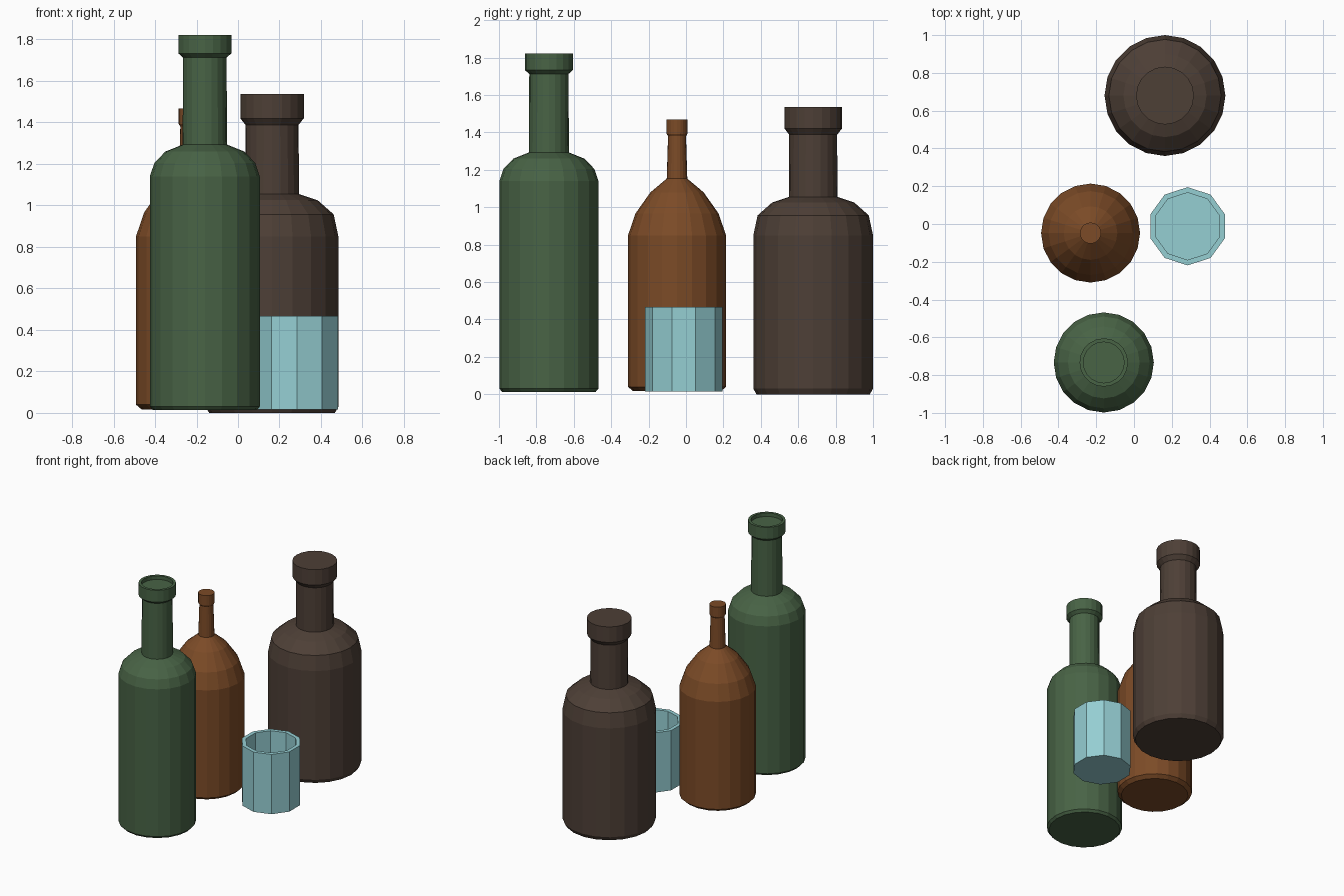
import bpy, bmesh, math


def lathe(name, centre, profile, sides, colour):
    """Spin an (r, z) profile, capping both ends, into a flat-shaded solid."""
    bm = bmesh.new()
    rings = []
    for r, z in profile:
        ring = []
        for i in range(sides):
            a = math.pi / 2 + 2 * math.pi * i / sides
            ring.append(bm.verts.new((r * math.cos(a), r * math.sin(a), z)))
        rings.append(ring)
    for lo, hi in zip(rings, rings[1:]):
        for i in range(sides):
            j = (i + 1) % sides
            bm.faces.new((lo[i], lo[j], hi[j], hi[i]))
    bm.faces.new(rings[0][::-1])
    bm.faces.new(rings[-1])
    mesh = bpy.data.meshes.new(name)
    bm.to_mesh(mesh)
    bm.free()
    mat = bpy.data.materials.new(name + "_glass")
    mat.diffuse_color = (*colour, 1)
    mesh.materials.append(mat)
    obj = bpy.data.objects.new(name, mesh)
    obj.location = (*centre, 0)
    bpy.context.collection.objects.link(obj)
    return obj


# Tall green bottle with a shallow recess in the mouth
lathe("green_bottle", (-0.16, -0.733), [
    (0.25, 0.013), (0.265, 0.03), (0.265, 1.14), (0.243, 1.205),
    (0.19, 1.26), (0.107, 1.293), (0.105, 1.713), (0.128, 1.733),
    (0.128, 1.822), (0.108, 1.822), (0.108, 1.795)],
    20, (0.065, 0.125, 0.06))

# Slim amber bottle with sloping shoulders
lathe("amber_bottle", (-0.23, -0.048), [
    (0.235, 0.017), (0.262, 0.04), (0.262, 0.85), (0.222, 0.967),
    (0.142, 1.08), (0.055, 1.153), (0.048, 1.38), (0.056, 1.393),
    (0.056, 1.468)],
    20, (0.20, 0.07, 0.02))

# Wide brown bottle with a closed cap
lathe("brown_bottle", (0.164, 0.68), [
    (0.303, 0.0), (0.32, 0.03), (0.32, 0.85), (0.297, 0.957),
    (0.22, 1.025), (0.13, 1.055), (0.128, 1.388), (0.153, 1.42),
    (0.153, 1.537)],
    20, (0.075, 0.05, 0.037))

# Ten-sided drinking glass, hollow
lathe("drinking_glass", (0.284, -0.012), [
    (0.207, 0.016), (0.207, 0.466), (0.178, 0.466), (0.178, 0.05)],
    10, (0.30, 0.62, 0.65))
